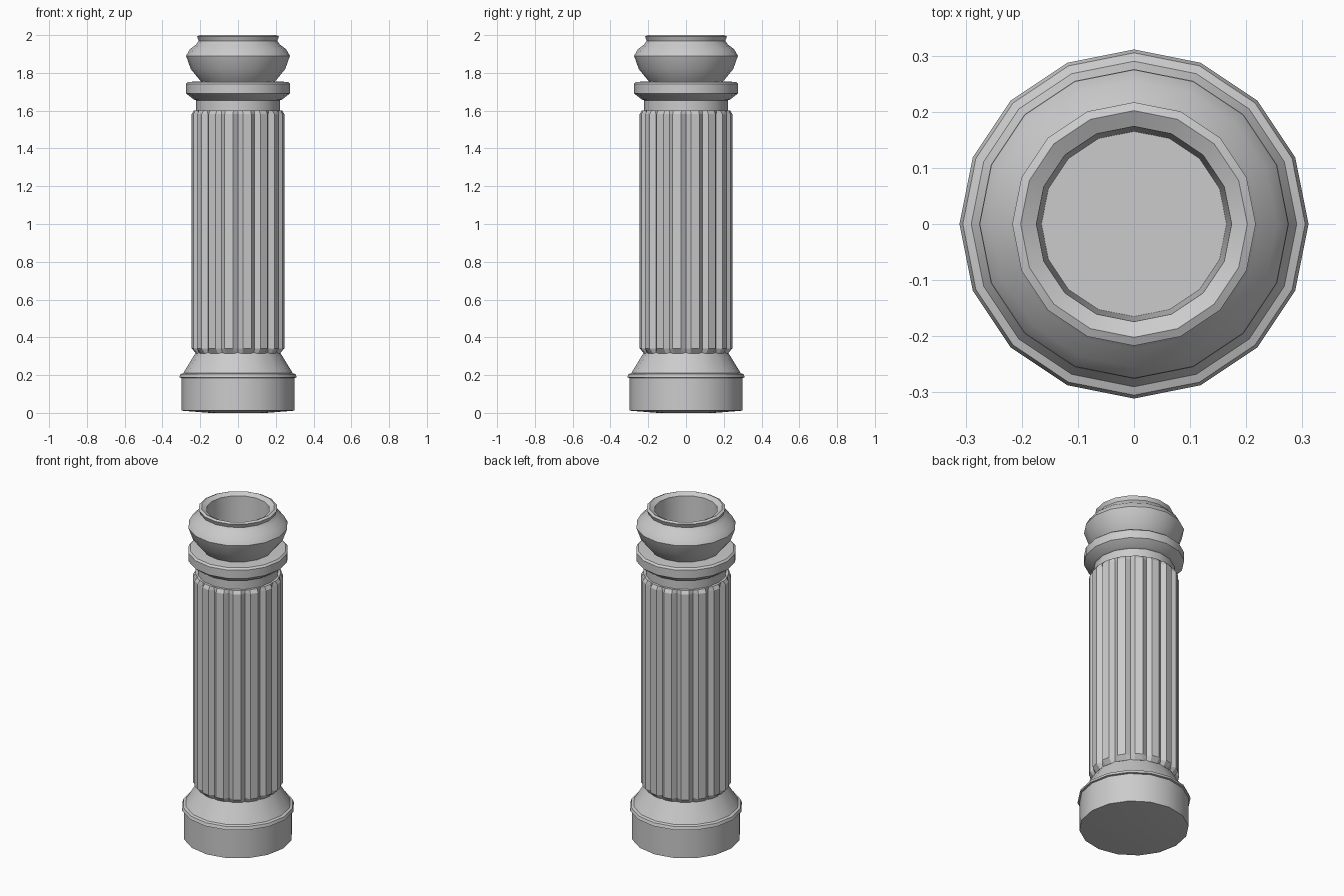
import bpy, bmesh
from math import cos, sin, pi, radians

if "Cube" in bpy.data.objects:
    bpy.data.objects.remove(bpy.data.objects["Cube"])

N = 16  # sides of every turned part


def finish(name, bm, smooth):
    bmesh.ops.recalc_face_normals(bm, faces=bm.faces)
    me = bpy.data.meshes.new(name)
    bm.to_mesh(me)
    bm.free()
    ob = bpy.data.objects.new(name, me)
    bpy.context.collection.objects.link(ob)
    if smooth:
        bpy.ops.object.select_all(action='DESELECT')
        ob.select_set(True)
        bpy.context.view_layer.objects.active = ob
        bpy.ops.object.shade_smooth_by_angle(angle=radians(30))
    return ob


def skin(name, rings, smooth=False):
    """Join rings of points into a closed skin with capped ends."""
    bm = bmesh.new()
    loops = [[bm.verts.new(p) for p in ring] for ring in rings]
    n = len(loops[0])
    for a, b in zip(loops, loops[1:]):
        for i in range(n):
            j = (i + 1) % n
            bm.faces.new((a[i], a[j], b[j], b[i]))
    bm.faces.new(loops[0][::-1])
    bm.faces.new(loops[-1])
    return finish(name, bm, smooth)


def lathe(name, profile):
    rings = [[(r * cos(2 * pi * i / N), r * sin(2 * pi * i / N), z)
              for i in range(N)] for r, z in profile]
    return skin(name, rings, True)


# Plinth with a thin lip and sloping shoulder
lathe("base", [(0.15, 0), (0.30, 0.012), (0.30, 0.185), (0.311, 0.187),
               (0.305, 0.205), (0.29, 0.21), (0.22, 0.325)])


# Fluted shaft: V grooves on the corners, flat panels between
def flute_ring(r_out, r_in, z):
    pts = []
    for k in range(N):
        a = 2 * pi * k / N
        for off, r in ((-6, r_out), (0, r_in), (6, r_out)):
            t = a + radians(off)
            pts.append((r * cos(t), r * sin(t), z))
    return pts


skin("fluted_shaft", [flute_ring(0.224, 0.222, 0.315),
                      flute_ring(0.247, 0.226, 0.342),
                      flute_ring(0.247, 0.226, 1.582),
                      flute_ring(0.234, 0.230, 1.602)])

# Neck and flared collar
lathe("collar", [(0.222, 1.59), (0.222, 1.655), (0.235, 1.66), (0.276, 1.692),
                 (0.276, 1.742), (0.265, 1.752), (0.19, 1.756)])

# Hollow bowl on top
lathe("bowl", [(0.192, 1.75), (0.205, 1.765), (0.25, 1.82), (0.275, 1.89),
               (0.255, 1.925), (0.222, 1.95), (0.208, 1.97), (0.217, 1.993),
               (0.202, 2.0), (0.174, 1.985), (0.165, 1.80)])
